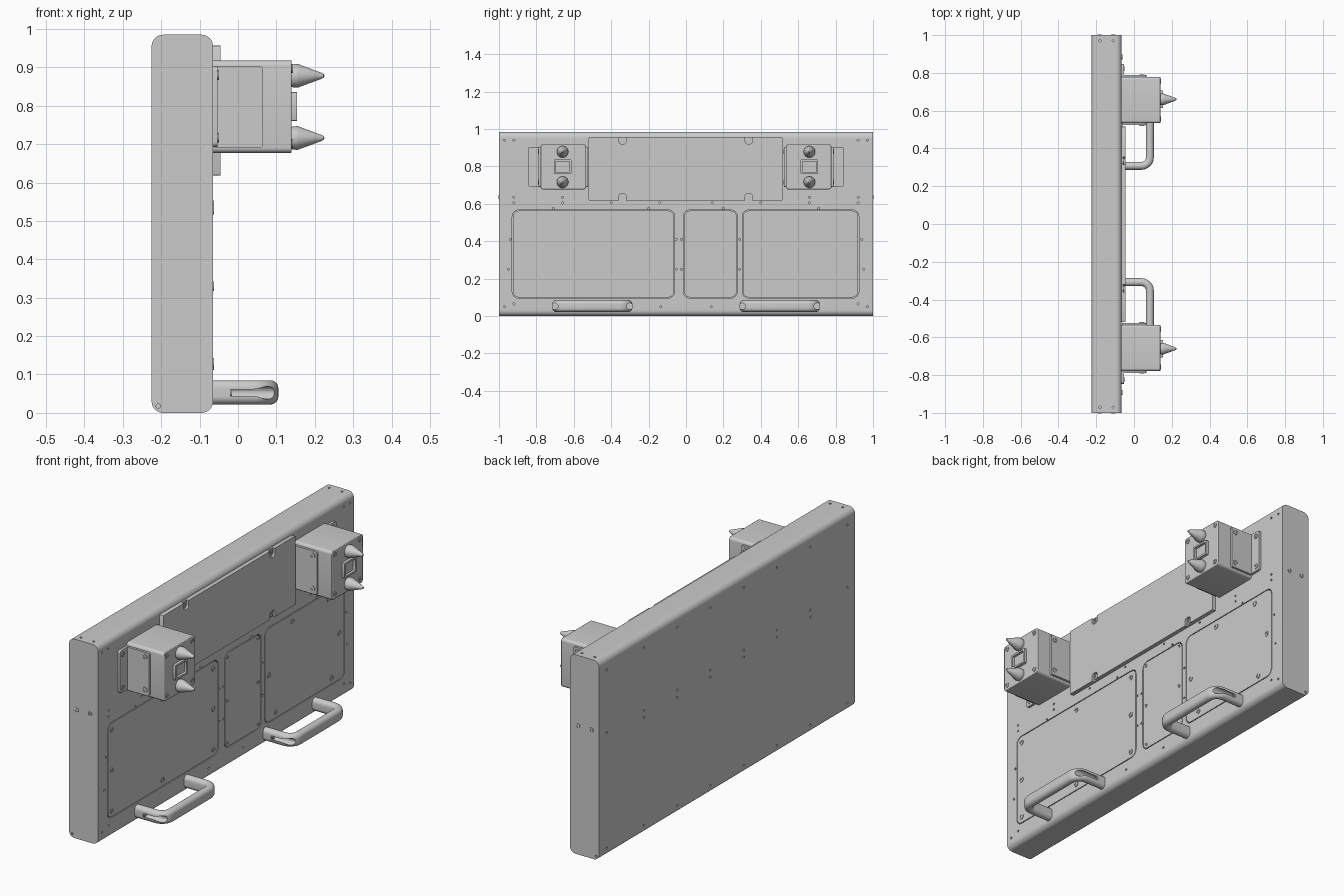
import bpy, bmesh, math
from mathutils import Vector

if "Cube" in bpy.data.objects:
    bpy.data.objects.remove(bpy.data.objects["Cube"])

FACE = -0.065      # x of the equipped face of the slab
BACK = -0.225


def to_axis(axis, a, u, v):
    return {'x': (a, u, v), 'y': (u, a, v), 'z': (u, v, a)}[axis]


def circle(u, v, r, n=16):
    return [(u + r * math.cos(2 * math.pi * i / n), v + r * math.sin(2 * math.pi * i / n)) for i in range(n)]


def rrect(u0, u1, v0, v1, r, n=6):
    pts = []
    for cu, cv, q in ((u1 - r, v1 - r, 0), (u0 + r, v1 - r, 1), (u0 + r, v0 + r, 2), (u1 - r, v0 + r, 3)):
        for i in range(n + 1):
            t = math.pi / 2 * (q + i / n)
            pts.append((cu + r * math.cos(t), cv + r * math.sin(t)))
    return pts


def loft(bm, rings, close=False):
    rows = [[bm.verts.new(p) for p in ring] for ring in rings]
    n = len(rows[0])
    for a, b in zip(rows, rows[1:]):
        for i in range(n):
            bm.faces.new((a[i], a[(i + 1) % n], b[(i + 1) % n], b[i]))
    bm.faces.new(rows[0])
    bm.faces.new(rows[-1])


def prism(bm, pts, axis, a, b):
    loft(bm, [[to_axis(axis, h, u, v) for u, v in pts] for h in (a, b)])


def finish(name, bm, smooth=True):
    bmesh.ops.recalc_face_normals(bm, faces=bm.faces)
    me = bpy.data.meshes.new(name)
    bm.to_mesh(me)
    bm.free()
    ob = bpy.data.objects.new(name, me)
    bpy.context.collection.objects.link(ob)
    if smooth:
        bpy.ops.object.select_all(action='DESELECT')
        ob.select_set(True)
        bpy.context.view_layer.objects.active = ob
        bpy.ops.object.shade_smooth_by_angle(angle=math.radians(35))
    return ob


def solid(name, pts, axis, a, b, bevel=0):
    bm = bmesh.new()
    prism(bm, pts, axis, a, b)
    ob = finish(name, bm)
    if bevel:
        m = ob.modifiers.new('bevel', 'BEVEL')
        m.width, m.segments, m.limit_method, m.angle_limit = bevel, 2, 'ANGLE', math.radians(40)
    return ob


def cut(ob, cutter):
    m = ob.modifiers.new('cut', 'BOOLEAN')
    m.operation, m.solver, m.object = 'DIFFERENCE', 'EXACT', cutter
    cutter.hide_render = True
    cutter.hide_set(True)


def screw(bm, axis, a, u, v, d=1, r=0.013):
    # raised rim with a sunken socket
    prof = ((-.004, r), (.003, r), (.003, r * .7), (.001, r * .7), (.001, r * .35), (-.002, r * .35))
    loft(bm, [[to_axis(axis, a + d * h, p, q) for p, q in circle(u, v, k, 14)] for h, k in prof])


# slab with rounded long edges
body = solid('main_body', rrect(BACK, FACE, 0, 0.985, 0.03, 8), 'y', -1, 1)

# flush cover panels sitting in grooved pockets
covers = {'left_cover': (-0.925, -0.065), 'middle_cover': (-0.01, 0.27), 'right_cover': (0.305, 0.92)}
holes = bmesh.new()
for name, (y0, y1) in covers.items():
    g = 0.004
    prism(holes, rrect(y0 - g, y1 + g, 0.10 - g, 0.563 + g, 0.034), 'x', -0.079, -0.05)
    solid(name, rrect(y0, y1, 0.10, 0.563, 0.03), 'x', -0.085, FACE)

# small drilled holes on every side of the slab
spots = [(s * y, 0.605) for y in (0.14, 0.4, 0.66, 0.92) for s in (-1, 1)]
spots += [(s * y, z) for y, z in ((.92, .635), (.66, .635), (.97, .94), (.92, .94), (.97, .05), (.92, .065),
                                  (.94, .41), (.95, .25), (.135, .05), (.2, .575), (.71, .575)) for s in (-1, 1)]
spots += [(y, z) for y in (-0.053, -0.024, 0.287) for z in (0.41, 0.25)]
for y, z in spots:
    prism(holes, circle(y, z, 0.0055, 8), 'x', FACE - 0.01, FACE + 0.02)
for y in (-0.94, -0.65, -0.39, -0.13, 0.13, 0.39, 0.65, 0.94):
    for z in (0.92, 0.61, 0.575, 0.04):
        if z != 0.575 or abs(y) < 0.9:
            prism(holes, circle(y, z, 0.006, 8), 'x', BACK - 0.02, BACK + 0.01)
for y in (-0.97, 0.97):
    for x in (-0.18, -0.11):
        prism(holes, circle(x, y, 0.006, 8), 'z', 0.975, 1.0)
    prism(holes, circle(-0.208, 0.018, 0.006, 8), 'y', y / .97 * 0.99, y / .97 * 1.02)
cut(body, finish('hole_cutter', holes, False))

# raised upper plate with open screw notches
plate = solid('upper_plate', rrect(-0.52, 0.515, 0.618, 0.957, 0.004, 2), 'x', FACE - 0.002, -0.045)
notch = bmesh.new()
fix = bmesh.new()
for y in (-0.34, 0.335):
    for z0, z1, zs in ((0.92, 0.98, 0.937), (0.60, 0.655, 0.637)):
        prism(notch, rrect(y - 0.019, y + 0.019, z0, z1, 0.014), 'x', -0.057, -0.03)
        screw(fix, 'x', -0.056, y, zs, 1, 0.015)
cut(plate, finish('notch_cutter', notch, False))

# cover, side and bracket screws
left = [(y, z) for y in (-.893, -.496, -.10) for z in (.53, .33, .13) if (y, z) != (-.496, .33)]
right = [(.52, .53), (.80, .53), (.335, .33), (.885, .33), (.39, .13), (.825, .13)]
for y, z in left + right:
    screw(fix, 'x', FACE, y, z)
for y in (0.01, 0.25):
    for z in (0.545, 0.33, 0.12):
        screw(fix, 'x', FACE, y, z, 1, 0.008)
for s in (-1, 1):
    for x in (-0.183, -0.11):
        screw(fix, 'y', s, x, 0.637, s, 0.011)
finish('panel_screws', fix)

for s, side in ((-1, 'left'), (1, 'right')):
    def span(a, b):
        return min(s * a, s * b), max(s * a, s * b)

    # docking box with angle brackets on both flanks
    solid(side + '_dock_box', rrect(*span(0.534, 0.778), 0.677, 0.918, 0.014), 'x', FACE - 0.003, 0.14, 0.003)
    solid(side + '_outer_bracket_plate', rrect(-0.064, 0.065, 0.69, 0.903, 0.008), 'y', *span(0.775, 0.789))
    solid(side + '_outer_bracket_flange', rrect(*span(0.77, 0.846), 0.693, 0.903, 0.012), 'x', FACE - 0.002, -0.053)
    solid(side + '_inner_bracket_plate', rrect(-0.064, 0.065, 0.69, 0.903, 0.008), 'y', *span(0.523, 0.537))
    bm = bmesh.new()
    for z in (0.88, 0.717):
        screw(bm, 'y', s * 0.789, 0.043, z, s)
        screw(bm, 'y', s * 0.523, 0.043, z, -s)
        screw(bm, 'x', -0.053, s * 0.823, z)
    for y in (0.558, 0.755):
        for z in (0.897, 0.702):
            screw(bm, 'x', 0.14, s * y, z, 1, 0.012)
    finish(side + '_dock_screws', bm)

    # tapered guide pins
    for z, lvl in ((0.878, 'upper'), (0.716, 'lower')):
        bm = bmesh.new()
        prof = ((.138, .029), (.152, .031), (.158, .030), (.217, .008), (.223, .005), (.225, .001))
        loft(bm, [[to_axis('x', x, u, v) for u, v in circle(s * 0.66, z, r, 28)] for x, r in prof])
        finish(f'{side}_{lvl}_guide_pin', bm)

    # square connector with a sunken mouth
    bm = bmesh.new()
    steps = ((.138, 0), (.154, 0), (.154, .009), (.142, .009))
    y0, y1 = span(0.613, 0.707)
    loft(bm, [[to_axis('x', x, u, v) for u, v in rrect(y0 + i, y1 - i, 0.76 + i, 0.836 - i, 0.004, 2)]
              for x, i in steps])
    finish(side + '_connector', bm)

    # carrying handle: oval section swept round a U path
    path, r, half, bar = [], 0.045, 0.193, 0.084
    path.append((FACE - 0.003, -half, 0))
    for k in range(9):
        t = math.pi / 2 * k / 8
        path.append((bar - r + r * math.sin(t), -half + r - r * math.cos(t), t))
    path += [(x, -y, math.pi - t) for x, y, t in reversed(path)]
    section = rrect(-0.021, 0.021, -0.0315, 0.0315, 0.0205, 6)
    bm = bmesh.new()
    loft(bm, [[(x + u * math.sin(t), s * 0.501 + y - u * math.cos(t), 0.0535 + v) for u, v in section]
              for x, y, t in path])
    handle = finish(side + '_handle', bm)
    # counterbores breaking out through the outer bends
    bm = bmesh.new()
    bolt = bmesh.new()
    for e in (-1, 1):
        prism(bm, circle(s * 0.501 + e * 0.2, 0.0525, 0.0165, 20), 'x', -0.02, 0.15)
        screw(bolt, 'x', -0.018, s * 0.501 + e * 0.198, 0.0525, 1, 0.012)
    cut(handle, finish(side + '_counterbore_cutter', bm, False))
    finish(side + '_handle_bolts', bolt)
